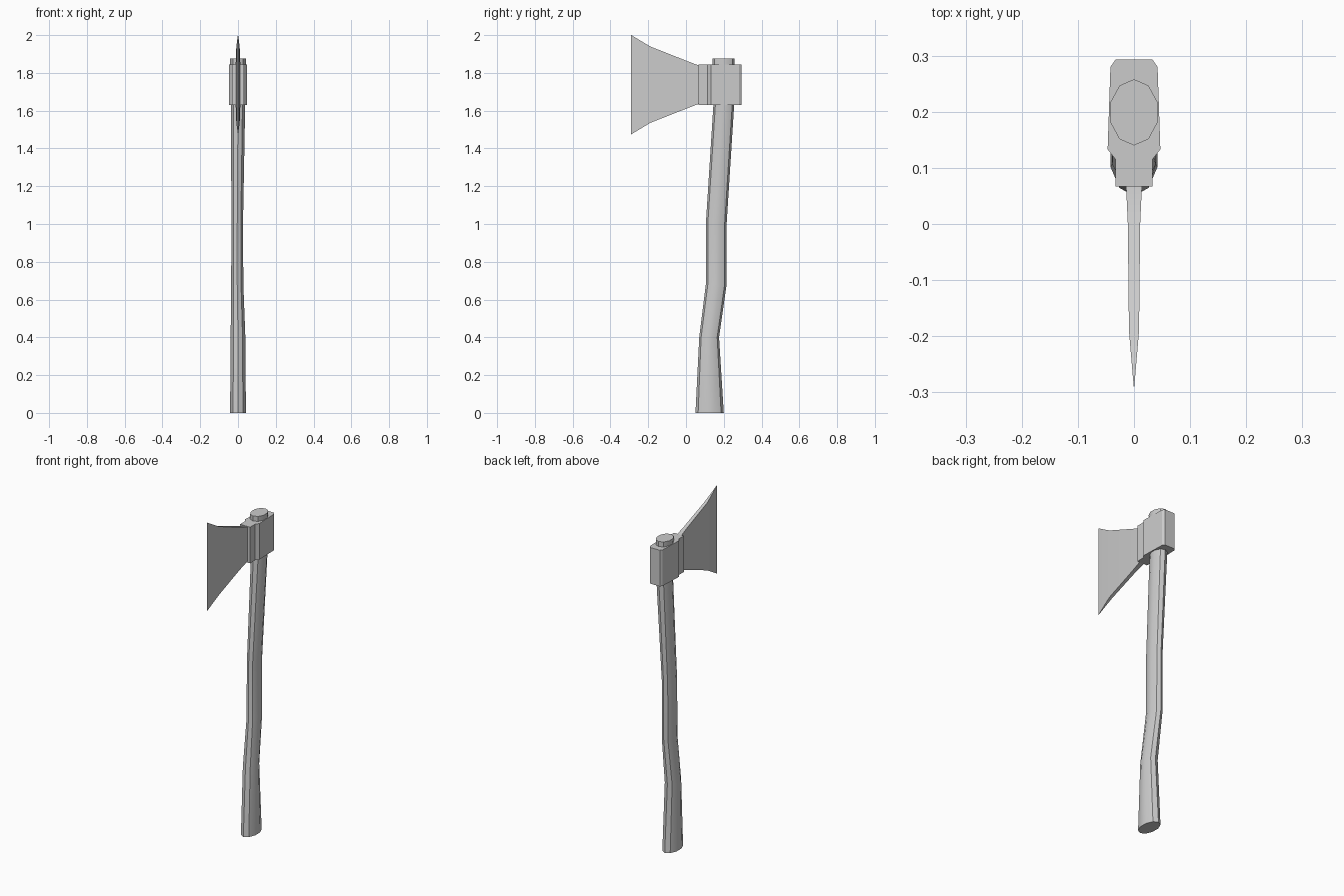
import bpy
import bmesh
import math

cube = bpy.data.objects.get("Cube")
if cube:
    bpy.data.objects.remove(cube, do_unlink=True)

grey = bpy.data.materials.new("plain grey")
grey.use_nodes = True
colour = (0.6, 0.6, 0.6, 1)
grey.diffuse_color = colour
grey.node_tree.nodes["Principled BSDF"].inputs["Base Color"].default_value = colour


def loft(name, rings, smooth_angle):
    """Skin a row of equal-length point rings and cap both ends."""
    bm = bmesh.new()
    loops = [[bm.verts.new(p) for p in ring] for ring in rings]
    count = len(loops[0])
    for low, high in zip(loops, loops[1:]):
        for i in range(count):
            j = (i + 1) % count
            bm.faces.new((low[i], low[j], high[j], high[i]))
    bm.faces.new(loops[0][::-1])
    bm.faces.new(loops[-1])
    bmesh.ops.remove_doubles(bm, verts=bm.verts, dist=0.0001)
    bmesh.ops.recalc_face_normals(bm, faces=bm.faces)
    mesh = bpy.data.meshes.new(name)
    bm.to_mesh(mesh)
    bm.free()
    mesh.materials.append(grey)
    obj = bpy.data.objects.new(name, mesh)
    bpy.context.collection.objects.link(obj)
    bpy.ops.object.select_all(action="DESELECT")
    obj.select_set(True)
    bpy.context.view_layer.objects.active = obj
    bpy.ops.object.shade_smooth_by_angle(angle=math.radians(smooth_angle))
    return obj


# Handle: ten-sided oval swept along a bent grip (z, front y, back y, x centre, x radius)
SIDES = 10
sections = [
    (0.0, 0.05, 0.20, 0, 0.044),
    (0.4, 0.07, 0.175, 0, 0.041),
    (0.68, 0.105, 0.215, -0.004, 0.034),
    (1.0, 0.105, 0.215, -0.004, 0.032),
    (1.63, 0.145, 0.255, 0, 0.04),
    (1.875, 0.14, 0.258, 0, 0.044),
]
handle_rings = []
for z, front, back, cx, rx in sections:
    cy, ry = (front + back) / 2, (back - front) / 2
    angles = [math.pi / 2 + math.tau * i / SIDES for i in range(SIDES)]
    handle_rings.append([(cx + rx * math.cos(a), cy + ry * math.sin(a), z) for a in angles])
loft("handle", handle_rings, 30)

# Socket: mirrored outline with chamfered back and stepped neck, extruded upward
half = [(0.033, 0.293), (0.042, 0.28), (0.047, 0.133), (0.033, 0.115), (0.033, 0.067)]
outline = half + [(-x, y) for x, y in reversed(half)]
loft("head_socket", [[(x, y, z) for x, y in outline] for z in (1.63, 1.845)], 20)

# Blade: flaring slab that narrows to a sharp edge (y, half thickness, bottom z, top z)
stations = [
    (0.08, 0.014, 1.635, 1.84),
    (0.065, 0.014, 1.635, 1.84),
    (0.0, 0.011, 1.61, 1.865),
    (-0.19, 0.009, 1.535, 1.94),
    (-0.29, 0.0005, 1.475, 2.0),
]
blade_rings = [[(-t, y, lo), (t, y, lo), (t, y, hi), (-t, y, hi)] for y, t, lo, hi in stations]
loft("blade", blade_rings, 30)
